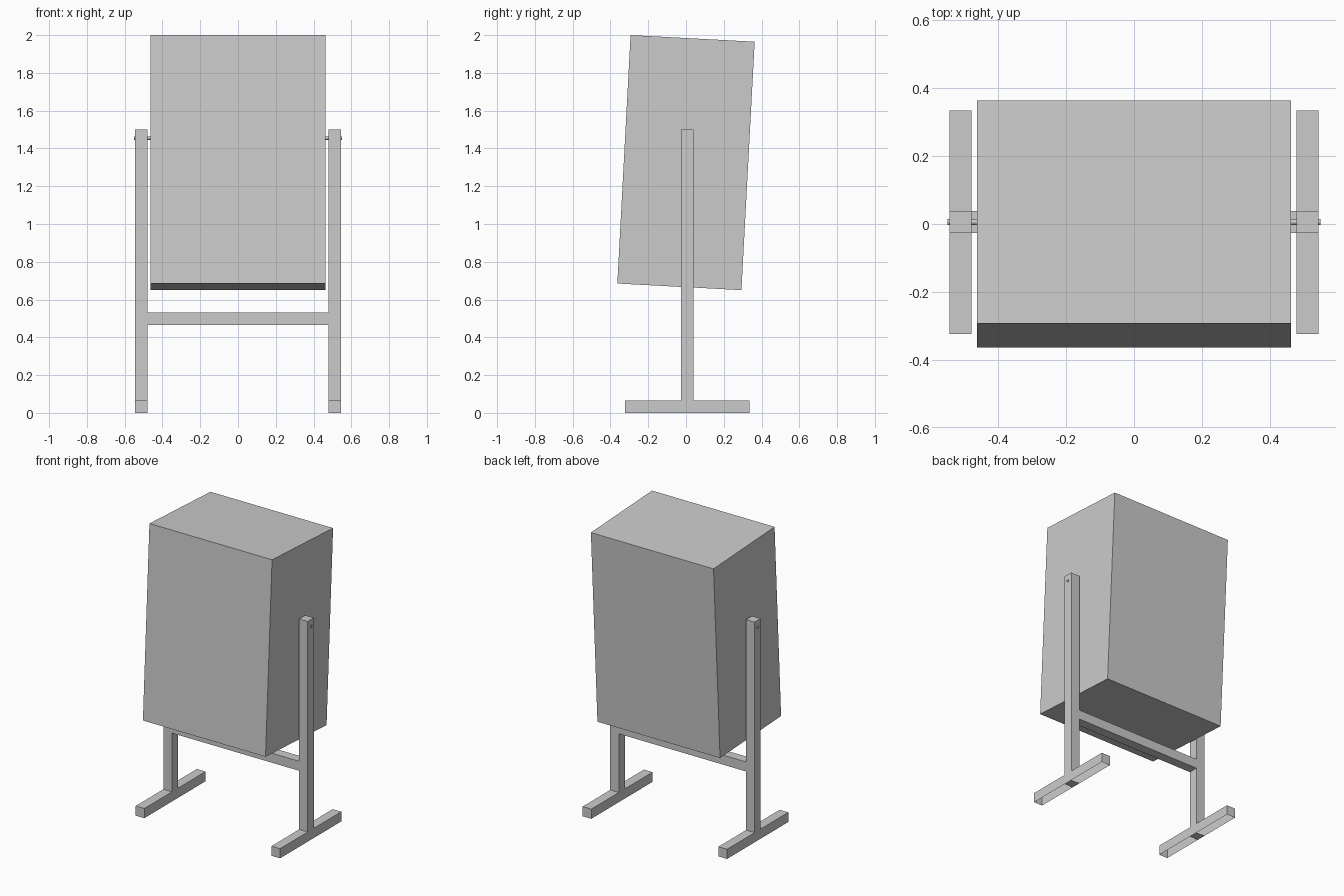
import bpy, bmesh, math
from mathutils import Matrix

if "Cube" in bpy.data.objects:
    bpy.data.objects.remove(bpy.data.objects["Cube"])

Y = 0.006          # centre line of the stand
T = 0.0325         # half thickness of the square tube
XI, XO = 0.479, 0.544


def finish(name, bm, mirror=False):
    me = bpy.data.meshes.new(name)
    bm.normal_update()
    bm.to_mesh(me)
    bm.free()
    ob = bpy.data.objects.new(name, me)
    bpy.context.collection.objects.link(ob)
    if mirror:
        ob.modifiers.new("mirror", 'MIRROR').use_axis[0] = True
    return ob


def box(bm, sx, sy, sz):
    bmesh.ops.create_cube(bm, size=1, matrix=Matrix.Diagonal((sx, sy, sz, 1)))


# Tilted board block
bm = bmesh.new()
box(bm, 0.924, 0.658, 1.317)
board = finish("tilting_block", bm)
board.location = (0, 0, 1.325)
board.rotation_euler.x = math.radians(-3.05)

# Side stands: inverted T profile, feet open underneath
F0, F1, H = -0.324, 0.335, 0.066
profile = [(F0, 0), (Y - T, 0), (Y + T, 0), (F1, 0), (F1, H), (Y + T, H),
           (Y + T, 1.5), (Y - T, 1.5), (Y - T, H), (F0, H)]
bm = bmesh.new()
inner = [bm.verts.new((XI, y, z)) for y, z in profile]
outer = [bm.verts.new((XO, y, z)) for y, z in profile]
bm.faces.new(outer)
bm.faces.new(inner[::-1])
n = len(profile)
for i in range(n):
    if i in (0, 2):        # open undersides of the feet
        continue
    j = (i + 1) % n
    bm.faces.new((inner[i], inner[j], outer[j], outer[i]))
finish("side_stand", bm, mirror=True)

# Cross bar, open where it meets the posts
bm = bmesh.new()
box(bm, 2 * XI, 2 * T, 2 * T)
bm.normal_update()
ends = [f for f in bm.faces if abs(f.normal.x) > 0.9]
bmesh.ops.delete(bm, geom=ends, context='FACES_ONLY')
finish("cross_bar", bm).location = (0, Y, 0.498)

# Pivot pins through the post tops
bm = bmesh.new()
bmesh.ops.create_cone(bm, cap_ends=True, segments=12, radius1=0.0085, radius2=0.0085,
                      depth=0.09, matrix=Matrix.Translation((0.505, Y, 1.454))
                      @ Matrix.Rotation(math.pi / 2, 4, 'Y'))
finish("pivot_pin", bm, mirror=True)
